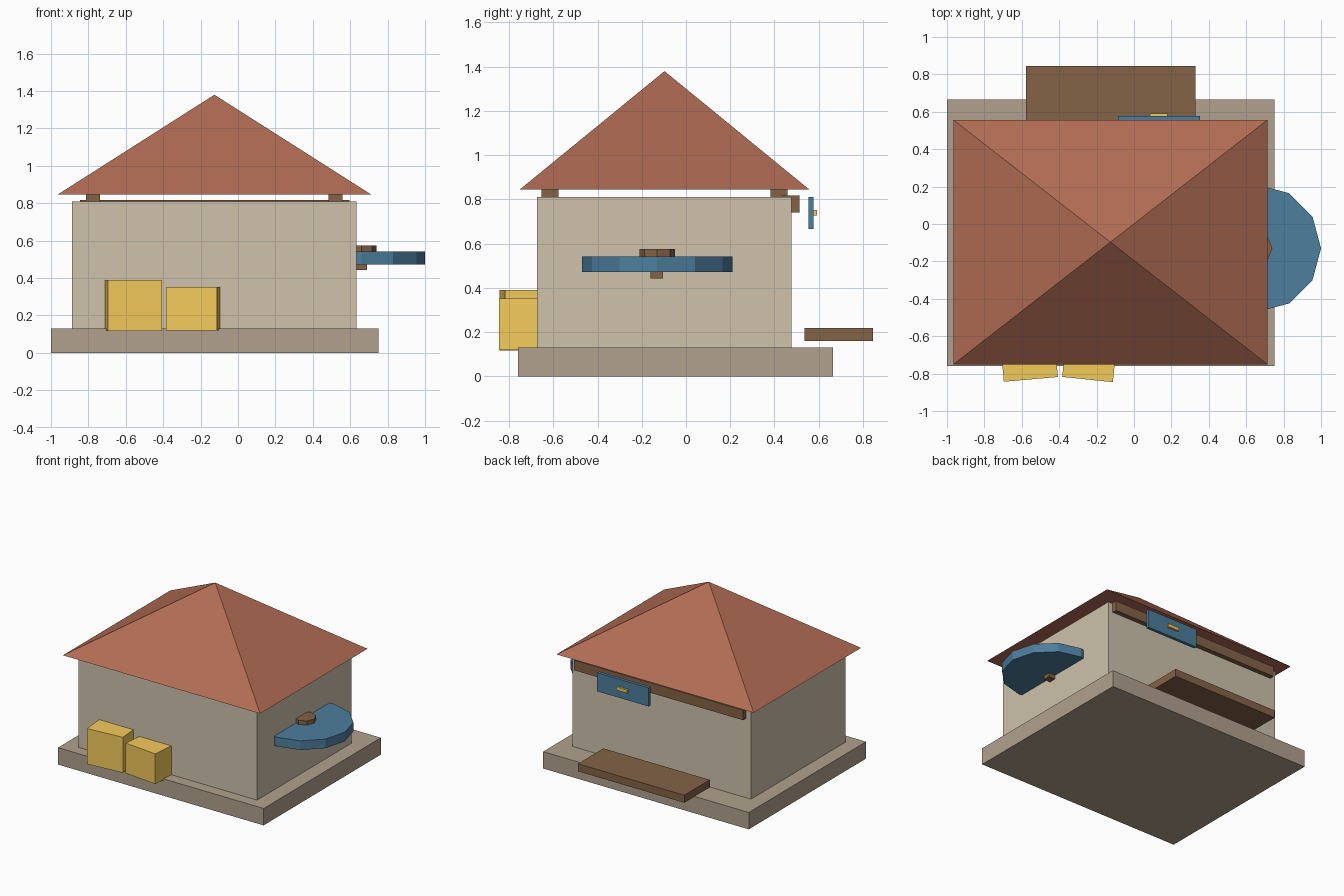
import bpy
from math import radians

if "Cube" in bpy.data.objects:
    bpy.data.objects.remove(bpy.data.objects["Cube"])


def material(name, rgb):
    m = bpy.data.materials.new(name)
    m.diffuse_color = (*rgb, 1)
    m.use_nodes = True
    m.node_tree.nodes["Principled BSDF"].inputs["Base Color"].default_value = m.diffuse_color
    return m


STONE = material("stone", (0.44, 0.356, 0.27))
PLASTER = material("plaster", (0.62, 0.54, 0.41))
TILE = material("roof_tile", (0.44, 0.15, 0.089))
WOOD = material("wood", (0.23, 0.125, 0.063))
BLUE = material("blue_paint", (0.074, 0.209, 0.335))
YELLOW = material("yellow_paint", (0.90, 0.59, 0.105))


def mesh_object(name, verts, faces, mat):
    me = bpy.data.meshes.new(name)
    me.from_pydata(verts, [], faces)
    me.materials.append(mat)
    ob = bpy.data.objects.new(name, me)
    bpy.context.collection.objects.link(ob)
    return ob


def box(name, x, y, z, mat, turn=0):
    """Box from (min, max) ranges, turned about its own vertical axis."""
    mid = [(a + b) / 2 for a, b in (x, y, z)]
    bpy.ops.mesh.primitive_cube_add(size=1, location=mid)
    ob = bpy.context.object
    ob.name = name
    ob.scale = [b - a for a, b in (x, y, z)]
    ob.rotation_euler.z = radians(turn)
    ob.data.materials.append(mat)
    return ob


def disc(name, centre, radius, z, sides, mat):
    bpy.ops.mesh.primitive_cylinder_add(
        vertices=sides, radius=radius, depth=z[1] - z[0],
        location=(*centre, (z[0] + z[1]) / 2))
    ob = bpy.context.object
    ob.name = name
    ob.data.materials.append(mat)
    return ob


# Plinth and walls
box("plinth", (-1.0, 0.75), (-0.76, 0.665), (0, 0.13), STONE)
box("walls", (-0.887, 0.634), (-0.673, 0.477), (0.13, 0.81), PLASTER)

# Short posts holding the roof clear of the walls
for i, x in enumerate((-0.775, 0.522)):
    for j, y in enumerate((-0.615, 0.42)):
        box(f"roof_post_{i}{j}", (x - 0.038, x + 0.038), (y - 0.038, y + 0.038),
            (0.78, 0.85), WOOD)

# Pyramid roof
x0, x1, y0, y1, eave = -0.965, 0.713, -0.75, 0.556, 0.846
mesh_object("roof",
            [(x0, y0, eave), (x1, y0, eave), (x1, y1, eave), (x0, y1, eave),
             (-0.126, -0.097, 1.38)],
            [(3, 2, 1, 0), (0, 1, 4), (1, 2, 4), (2, 3, 4), (3, 0, 4)], TILE)

# Horizontal wheel set into the right wall, with cap and axle
hub = (0.66, -0.13)
disc("wheel", hub, 0.34, (0.473, 0.543), 12, BLUE)
disc("wheel_cap", hub, 0.08, (0.54, 0.575), 8, WOOD)
box("wheel_axle", (0.632, 0.69), (-0.16, -0.104), (0.443, 0.55), WOOD)

# Two crates against the front wall, slightly turned
box("crate_large", (-0.707, -0.417), (-0.831, -0.591), (0.117, 0.39), YELLOW, 5)
box("crate_small", (-0.372, -0.1), (-0.832, -0.592), (0.12, 0.352), YELLOW, -6)

# Back: beam, step, hanging panel and its handle
box("back_beam", (-0.845, 0.595), (0.435, 0.513), (0.74, 0.817), WOOD)
box("back_step", (-0.577, 0.328), (0.535, 0.845), (0.16, 0.218), WOOD)
box("hanging_panel", (-0.086, 0.352), (0.553, 0.577), (0.667, 0.81), BLUE)
box("panel_handle", (0.086, 0.18), (0.572, 0.592), (0.728, 0.753), YELLOW)
